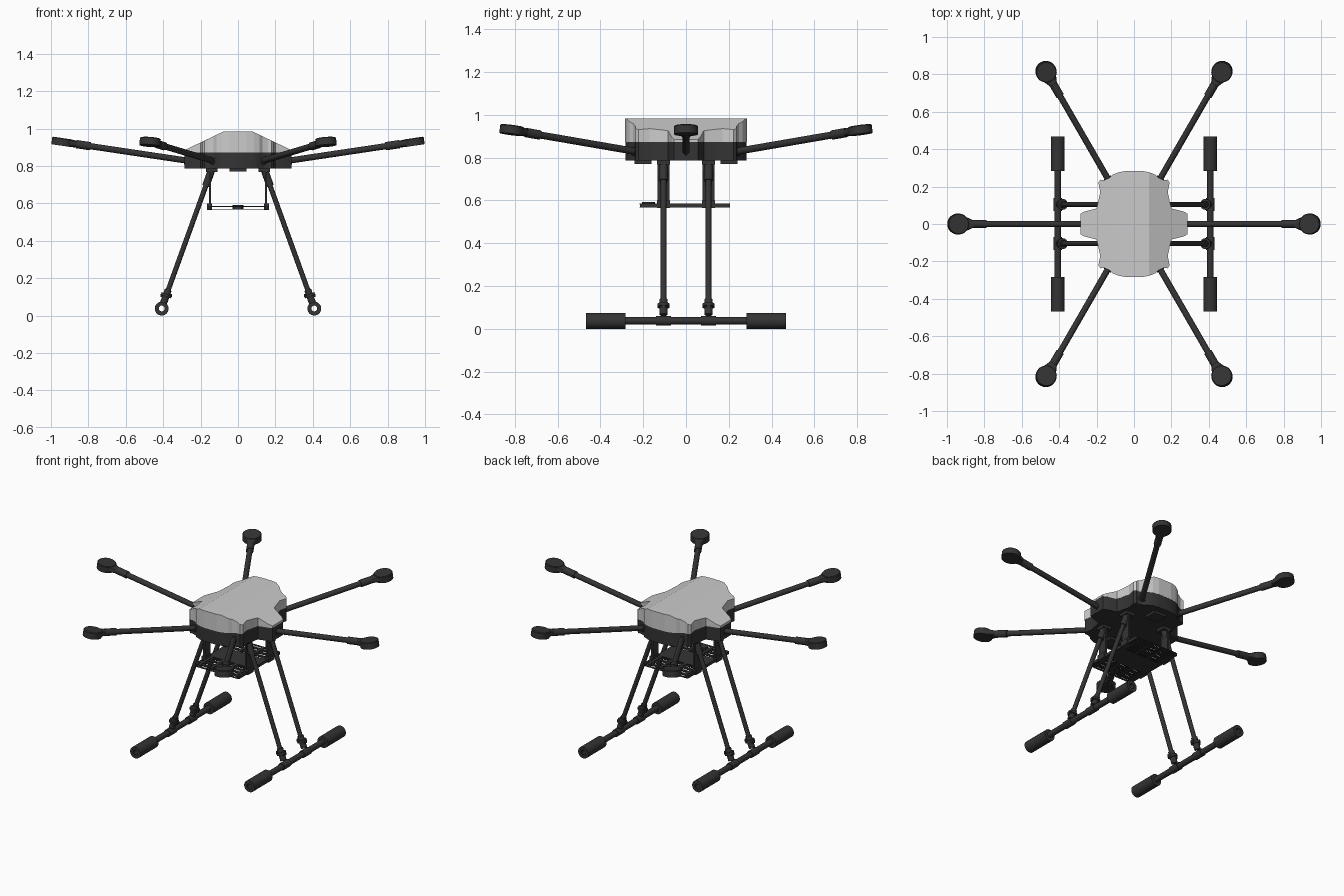
import bpy, bmesh, math
from mathutils import Vector, Matrix

cube = bpy.data.objects.get("Cube")
if cube:
    bpy.data.objects.remove(cube, do_unlink=True)


def material(name, value):
    m = bpy.data.materials.new(name)
    m.use_nodes = True
    color = (value, value, value, 1)
    m.diffuse_color = color
    m.node_tree.nodes["Principled BSDF"].inputs["Base Color"].default_value = color
    return m


black = material("matte black", 0.034)
grey = material("light grey", 0.6)


def finish(name, bm, mat, smooth=True):
    bmesh.ops.recalc_face_normals(bm, faces=bm.faces)
    me = bpy.data.meshes.new(name)
    bm.to_mesh(me)
    bm.free()
    me.materials.append(mat)
    ob = bpy.data.objects.new(name, me)
    bpy.context.collection.objects.link(ob)
    if smooth:
        bpy.ops.object.select_all(action='DESELECT')
        ob.select_set(True)
        bpy.context.view_layer.objects.active = ob
        bpy.ops.object.shade_smooth_by_angle(angle=math.radians(35))
    return ob


def cyl(bm, a, b, r1, r2=None, seg=24):
    """Cylinder or cone between two points."""
    a, b = Vector(a), Vector(b)
    d = b - a
    mat = Matrix.Translation((a + b) / 2) @ d.to_track_quat('Z', 'Y').to_matrix().to_4x4()
    bmesh.ops.create_cone(bm, cap_ends=True, segments=seg, radius1=r1,
                          radius2=r1 if r2 is None else r2, depth=d.length, matrix=mat)


def box(bm, center, size):
    mat = Matrix.Translation(center) @ Matrix.Diagonal((*size, 1))
    bmesh.ops.create_cube(bm, size=1, matrix=mat)


def tube(bm, x, z, y0, y1, outer, inner, seg=28):
    """Hollow tube along y."""
    rings = []
    for r, y in ((outer, y0), (outer, y1), (inner, y1), (inner, y0)):
        rings.append([bm.verts.new((x + r * math.cos(t), y, z + r * math.sin(t)))
                      for t in (2 * math.pi * i / seg for i in range(seg))])
    for k in range(4):
        p, q = rings[k], rings[(k + 1) % 4]
        for i in range(seg):
            j = (i + 1) % seg
            bm.faces.new((p[i], p[j], q[j], q[i]))


# Body outline: one quarter mirrored around
quarter = [(0.285, 0.055), (0.265, 0.066), (0.2, 0.083), (0.193, 0.11), (0.18, 0.17),
           (0.19, 0.222), (0.178, 0.236), (0.16, 0.234), (0.13, 0.246), (0.115, 0.262),
           (0.085, 0.275), (0.045, 0.283)]
half = quarter + [(-x, y) for x, y in reversed(quarter)]
outline = half + [(x, -y) for x, y in reversed(half)]


def prism(z0, z1, scale=1.0):
    bm = bmesh.new()
    f = bm.faces.new([bm.verts.new((x * scale, y * scale, z0)) for x, y in outline])
    ext = bmesh.ops.extrude_face_region(bm, geom=[f])
    verts = [v for v in ext["geom"] if isinstance(v, bmesh.types.BMVert)]
    bmesh.ops.translate(bm, vec=(0, 0, z1 - z0), verts=verts)
    return bm


finish("lower_body", prism(0.785, 0.872), black)

# Top cover, trimmed to a sloping roof on both sides
bm = prism(0.872, 0.983, 1.003)
for s in (-1, 1):
    cut = bmesh.ops.bisect_plane(bm, geom=bm.verts[:] + bm.edges[:] + bm.faces[:],
                                 plane_co=(s * 0.08, 0, 0.983),
                                 plane_no=(s * 0.098, 0, 0.205), clear_outer=True)
    edges = [e for e in cut["geom_cut"] if isinstance(e, bmesh.types.BMEdge)]
    bmesh.ops.contextual_create(bm, geom=edges)
finish("top_cover", bm, grey, False)

# Belly details
bm = bmesh.new()
for s in (-1, 1):
    box(bm, (0, s * 0.2, 0.78), (0.09, 0.08, 0.02))
    for y in (-0.105, 0.105):
        box(bm, (s * 0.14, y, 0.782), (0.06, 0.06, 0.03))
finish("belly_mounts", bm, black)

# Six raised arms with motor pods
tilt = math.atan(0.149)
for i in range(6):
    place = (Matrix.Rotation(i * math.pi / 3, 4, 'Z') @ Matrix.Translation((0.31, 0, 0.834))
             @ Matrix.Rotation(-tilt, 4, 'Y'))
    bm = bmesh.new()
    cyl(bm, (-0.12, 0, 0), (0.5, 0, 0), 0.0165)
    cyl(bm, (-0.07, 0, 0), (-0.025, 0, 0), 0.022)
    cyl(bm, (0.485, 0, 0), (0.56, 0, 0), 0.022)
    cyl(bm, (0.555, 0, 0), (0.58, 0, 0), 0.019)
    bm.transform(place)
    finish(f"arm_{i + 1}", bm, black)

    bm = bmesh.new()
    # Flattened neck widening into the pod
    cyl(bm, (0.555, 0, 0), (0.615, 0, 0), 0.02, 0.046)
    for v in bm.verts:
        v.co.z = max(-0.018, min(0.018, v.co.z))
    cyl(bm, (0.637, 0, -0.02), (0.637, 0, 0.017), 0.056, seg=36)
    cyl(bm, (0.637, 0, 0.017), (0.637, 0, 0.021), 0.056, 0.052, seg=36)
    bm.transform(place)
    finish(f"motor_pod_{i + 1}", bm, black)

# Landing gear
top = Vector((0.137, 0, 0.79))
foot = Vector((0.408, 0, 0.04))
for s, side in ((1, "left"), (-1, "right")):
    bm = bmesh.new()
    for y in (-0.105, 0.105):
        def along(t):
            p = top.lerp(foot, t)
            return (s * p.x, y, p.z)
        cyl(bm, along(0), along(0.96), 0.0135)
        cyl(bm, along(0), along(0.13), 0.02)
        cyl(bm, along(0.87), along(0.965), 0.019)
        cyl(bm, along(0.90), along(0.918), 0.029)
        box(bm, along(0.91), (0.06, 0.02, 0.016))
    finish(f"{side}_legs", bm, black)

    bm = bmesh.new()
    tube(bm, s * 0.408, 0.038, -0.46, 0.46, 0.018, 0.0155)
    for y in (-0.105, 0.105):
        tube(bm, s * 0.408, 0.038, y - 0.035, y + 0.035, 0.023, 0.0165)
    finish(f"{side}_skid", bm, black)

    bm = bmesh.new()
    for e in (-1, 1):
        y0, y1 = sorted((e * 0.283, e * 0.467))
        tube(bm, s * 0.408, 0.037, y0, y1, 0.037, 0.0165)
    finish(f"{side}_foam_feet", bm, black)

    # Hangers for the payload tray
    bm = bmesh.new()
    for y in (-0.105, 0.105):
        box(bm, (s * 0.15, y, 0.68), (0.012, 0.058, 0.22))
        box(bm, (s * 0.152, y, 0.582), (0.026, 0.06, 0.036))
    box(bm, (s * 0.152, -0.005, 0.576), (0.012, 0.42, 0.018))
    finish(f"{side}_tray_hanger", bm, black, False)

# Payload tray: two thin slotted plates
bm = bmesh.new()
for z in (0.583, 0.568):
    box(bm, (0, -0.005, z), (0.3, 0.15, 0.004))
    for s in (-1, 1):
        for k in range(4):
            box(bm, (0, -0.005 + s * (0.092 + 0.0375 * k), z), (0.3, 0.013, 0.004))
        for x in (-0.13, -0.045, 0.045, 0.13):
            box(bm, (x, -0.005 + s * 0.14, z), (0.018, 0.14, 0.004))
finish("payload_tray", bm, black, False)

# Small antenna puck on the tray front
bm = bmesh.new()
cyl(bm, (0, -0.175, 0.57), (0, -0.175, 0.592), 0.03)
finish("tray_puck", bm, black)
